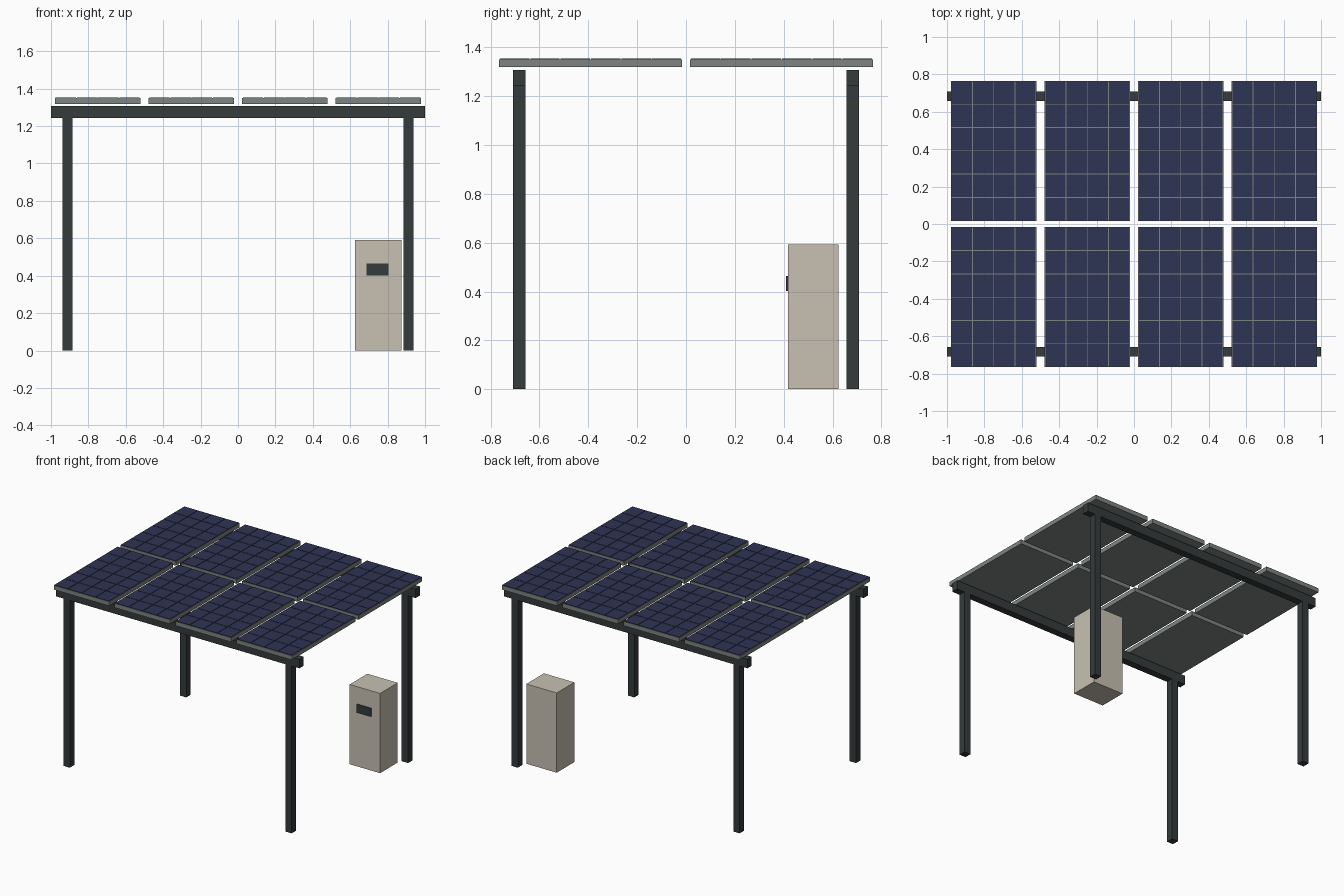
import bpy
import bmesh
from mathutils import Matrix, Vector

cube = bpy.data.objects.get("Cube")
if cube:
    bpy.data.objects.remove(cube, do_unlink=True)


def material(name, srgb):
    """Flat material from display values converted to linear."""
    rgb = [c / 12.92 if c <= 0.04045 else ((c + 0.055) / 1.055) ** 2.4 for c in srgb]
    mat = bpy.data.materials.new(name)
    mat.use_nodes = True
    mat.diffuse_color = (*rgb, 1)
    mat.node_tree.nodes["Principled BSDF"].inputs["Base Color"].default_value = (*rgb, 1)
    return mat


STEEL = material("dark steel", (0.205, 0.23, 0.235))
FRAME = material("grey aluminium", (0.49, 0.52, 0.505))
CELL = material("cell blue", (0.18, 0.205, 0.325))
CABINET = material("cabinet beige", (0.785, 0.757, 0.7))


def boxes(name, mat, spans):
    """One object made of boxes, each given by its low and high corner."""
    bm = bmesh.new()
    for low, high in spans:
        low, high = Vector(low), Vector(high)
        place = Matrix.Translation((low + high) / 2) @ Matrix.Diagonal((*(high - low), 1))
        bmesh.ops.create_cube(bm, size=1, matrix=place)
    mesh = bpy.data.meshes.new(name)
    bm.to_mesh(mesh)
    bm.free()
    mesh.materials.append(mat)
    obj = bpy.data.objects.new(name, mesh)
    bpy.context.collection.objects.link(obj)
    return obj


# Posts and the two long beams
HALF = 0.026
POST_X, POST_Y = 0.911, 0.683
BEAM_Z, BEAM_TOP = 1.242, 1.308
for y, end in ((-POST_Y, "front"), (POST_Y, "back")):
    boxes(end + "_beam", STEEL, [((-1, y - HALF, BEAM_Z), (1, y + HALF, BEAM_TOP))])
    for x, side in ((-POST_X, "right"), (POST_X, "left")):
        boxes(f"{end}_{side}_post", STEEL,
              [((x - HALF, y - HALF, 0), (x + HALF, y + HALF, BEAM_Z))])

# Solar panels: an aluminium slab topped by a grid of thin cells
WIDTH, LENGTH = 0.455, 0.748
SLAB_Z, SLAB_TOP, CELL_TOP = 1.319, 1.350, 1.354
COLUMNS, ROWS = 4, 6
EDGE, GAP = 0.003, 0.004
cell_w = (WIDTH - 2 * EDGE + GAP) / COLUMNS
cell_l = (LENGTH - 2 * EDGE + GAP) / ROWS
for row, y in (("front", -0.391), ("back", 0.391)):
    for i in range(4):
        x0 = -0.75 + 0.5 * i - WIDTH / 2
        y0 = y - LENGTH / 2
        label = f"{row}_panel_{i + 1}"
        boxes(label + "_frame", FRAME,
              [((x0, y0, SLAB_Z), (x0 + WIDTH, y0 + LENGTH, SLAB_TOP))])
        spans = []
        for c in range(COLUMNS):
            for r in range(ROWS):
                cx, cy = x0 + EDGE + c * cell_w, y0 + EDGE + r * cell_l
                spans.append(((cx, cy, SLAB_TOP),
                              (cx + cell_w - GAP, cy + cell_l - GAP, CELL_TOP)))
        boxes(label + "_cells", CELL, spans)

# Battery cabinet with its display plate
boxes("battery_cabinet", CABINET, [((0.625, 0.417, 0), (0.875, 0.624, 0.592))])
boxes("cabinet_display", STEEL, [((0.688, 0.409, 0.402), (0.805, 0.417, 0.464))])
